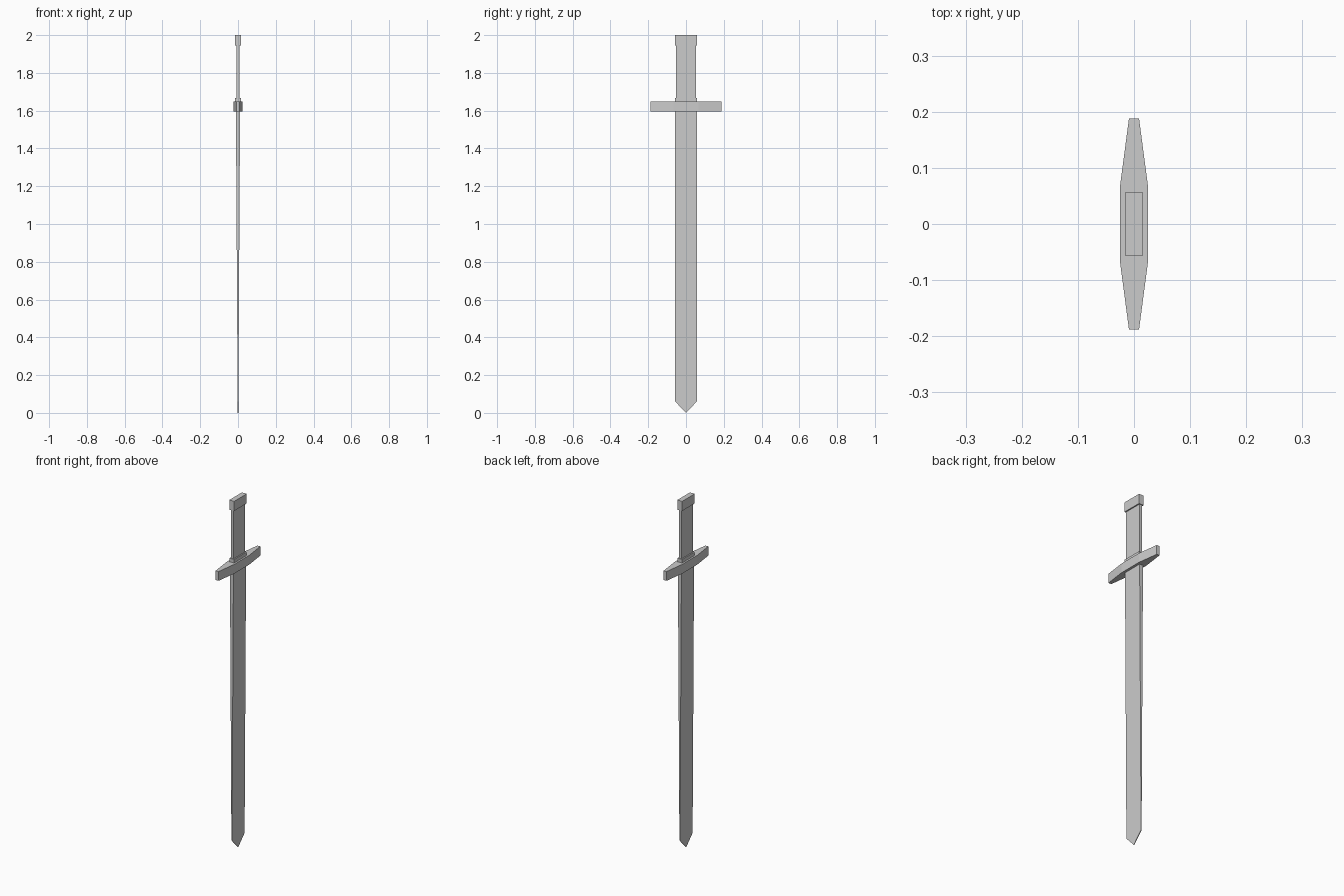
import bpy, bmesh

if "Cube" in bpy.data.objects:
    bpy.data.objects.remove(bpy.data.objects["Cube"])


def loft(name, rings):
    """Closed solid through matching rings of points, capped at both ends."""
    bm = bmesh.new()
    loops = [[bm.verts.new(p) for p in ring] for ring in rings]
    n = len(loops[0])
    for a, b in zip(loops, loops[1:]):
        for i in range(n):
            j = (i + 1) % n
            bm.faces.new((a[i], a[j], b[j], b[i]))
    bm.faces.new(loops[0])
    bm.faces.new(loops[-1])
    bmesh.ops.recalc_face_normals(bm, faces=bm.faces)
    mesh = bpy.data.meshes.new(name)
    bm.to_mesh(mesh)
    bm.free()
    obj = bpy.data.objects.new(name, mesh)
    bpy.context.collection.objects.link(obj)
    return obj


def block(name, hx, hy, z0, z1):
    """Box given by half sizes in x and y and its z range."""
    corners = [(-hx, -hy), (hx, -hy), (hx, hy), (-hx, hy)]
    return loft(name, [[(x, y, z) for x, y in corners] for z in (z0, z1)])


# Blade: pointed outline, thinning from the guard to the tip
W, TOP = 0.057, 1.60
outline = [(0, 0), (W, 0.06), (W, TOP), (-W, TOP), (-W, 0.06)]
loft("blade", [[(s * (0.0015 + 0.0095 * z / TOP), y, z) for y, z in outline]
               for s in (-1, 1)])

# Cross guard: eight-sided plan tapering to both ends
plan = [(0.009, -0.188), (0.025, -0.067), (0.025, 0.067), (0.009, 0.188)]
plan += [(-x, y) for x, y in reversed(plan)]
loft("cross_guard", [[(x, y, z) for x, y in plan] for z in (1.595, 1.648)])

# Hilt: collar, grip and pommel
block("collar", 0.015, 0.057, 1.645, 1.668)
block("grip", 0.008, 0.052, 1.645, 1.95)
block("pommel", 0.015, 0.057, 1.945, 2.0)
